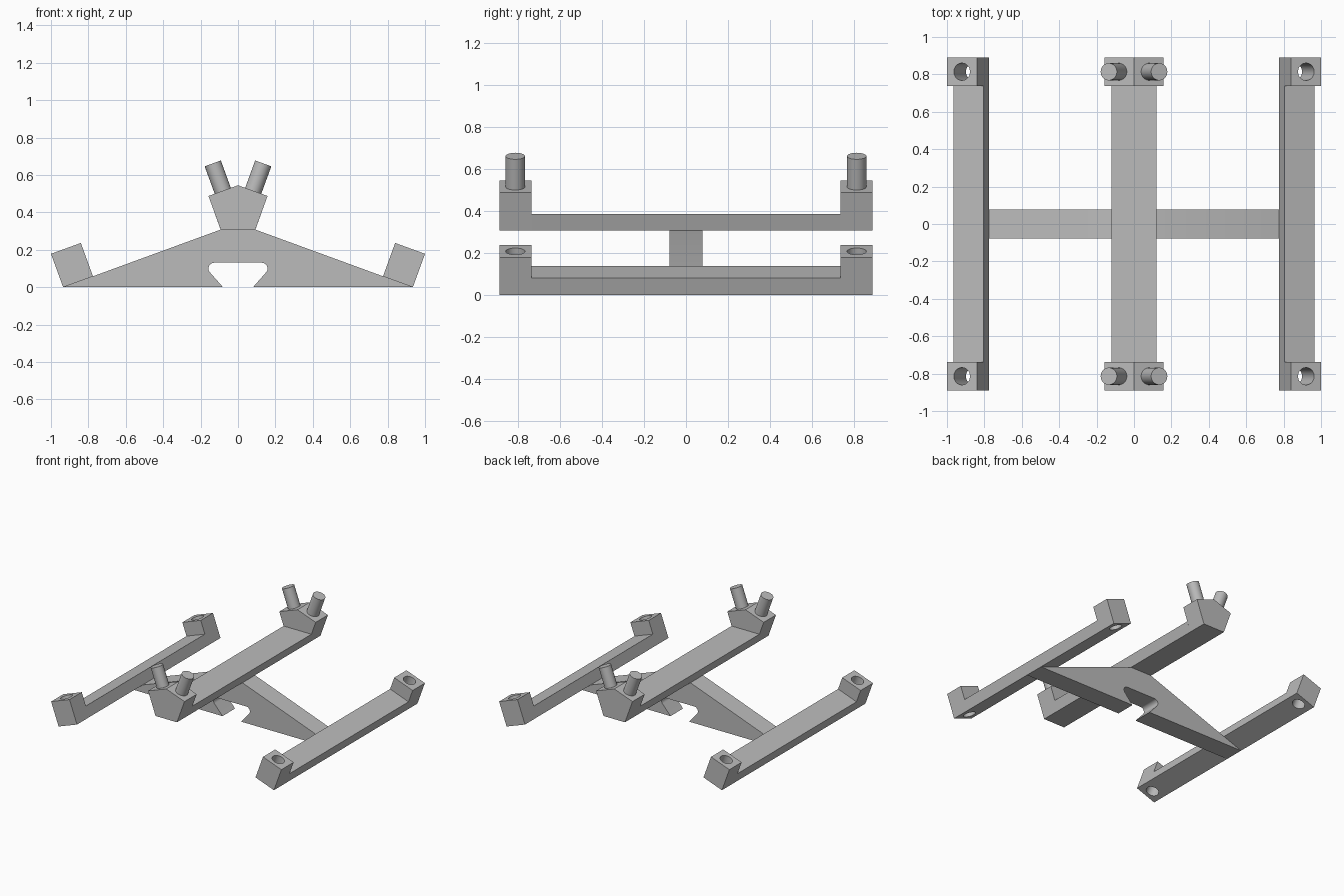
import bpy, bmesh
from math import radians, sin, cos, pi
from mathutils import Matrix, Vector

cube = bpy.data.objects.get("Cube")
if cube:
    bpy.data.objects.remove(cube, do_unlink=True)

grey = bpy.data.materials.new("plain grey")
grey.use_nodes = True
colour = (0.5, 0.5, 0.5, 1)
grey.diffuse_color = colour
grey.node_tree.nodes["Principled BSDF"].inputs["Base Color"].default_value = colour

TILT = radians(20)
END = 0.89       # half length of the beams
INNER = 0.738    # inner face of the end blocks
PIN_Y = (END + INNER) / 2


def finish(name, bm):
    bmesh.ops.recalc_face_normals(bm, faces=bm.faces)
    mesh = bpy.data.meshes.new(name)
    bm.to_mesh(mesh)
    bm.free()
    mesh.materials.append(grey)
    obj = bpy.data.objects.new(name, mesh)
    bpy.context.collection.objects.link(obj)
    return obj


def prism(name, points, depth):
    """Extrude a closed outline of 3D points along the depth vector."""
    bm = bmesh.new()
    face = bm.faces.new([bm.verts.new(p) for p in points])
    new = bmesh.ops.extrude_face_region(bm, geom=[face])["geom"]
    bmesh.ops.translate(bm, vec=depth,
                        verts=[g for g in new if isinstance(g, bmesh.types.BMVert)])
    return finish(name, bm)


def xz_prism(name, half, y0, y1):
    """Mirror a right-hand outline across x = 0 and extrude it along y."""
    outline = half + [(-x, z) for x, z in reversed(half) if x > 0]
    return prism(name, [(x, y0, z) for x, z in outline], Vector((0, y1 - y0, 0)))


def tilted_cylinder(name, base, length, radius, side):
    bm = bmesh.new()
    bmesh.ops.create_cone(bm, cap_ends=True, segments=40, radius1=radius,
                          radius2=radius, depth=length)
    bmesh.ops.translate(bm, verts=bm.verts, vec=(0, 0, length / 2))
    bm.transform(Matrix.Translation(base) @ Matrix.Rotation(side * TILT, 4, 'Y'))
    return finish(name, bm)


def smooth(obj):
    bpy.ops.object.select_all(action='DESELECT')
    obj.select_set(True)
    bpy.context.view_layer.objects.active = obj
    bpy.ops.object.shade_smooth_by_angle(angle=radians(30))


# Cross arm with an open slot underneath
corner = [(0.127 + 0.031 * cos(a), 0.1 + 0.031 * sin(a))
          for a in [pi / 2 - i * 3 * pi / 4 / 12 for i in range(13)]]
arm = xz_prism("cross_arm", corner + [(0.08, 0), (0.935, 0), (0.093, 0.308)],
               -0.078, 0.078)
smooth(arm)

# Raised centre beam with flared end blocks
xz_prism("centre_beam", [(0.093, 0.308), (0.121, 0.385)], -INNER, INNER)
block = [(0.093, 0.308), (0.158, 0.488), (0, 0.545)]
for end, label in ((-1, "front"), (1, "back")):
    xz_prism(label + "_centre_block", block, end * INNER, end * END)
    for side, hand in ((1, "left"), (-1, "right")):
        peg = tilted_cylinder(f"{label}_{hand}_peg", (side * 0.073, end * PIN_Y, 0.492),
                              0.181, 0.046, side)
        smooth(peg)

# Tilted side rails, raised at both ends and drilled through
WIDTH, HIGH, LOW = 0.17, 0.19, 0.085
profile = [(-END, 0), (END, 0), (END, HIGH), (INNER, HIGH),
           (INNER, LOW), (-INNER, LOW), (-INNER, HIGH), (-END, HIGH)]
for side, hand in ((1, "left"), (-1, "right")):
    place = Matrix.Translation((side * 0.935, 0, 0)) @ Matrix.Rotation(side * TILT, 4, 'Y')
    rail = prism(hand + "_rail", [(0, y, z) for y, z in profile],
                 Vector((-side * WIDTH, 0, 0)))
    rail.data.transform(place)
    for end in (-1, 1):
        base = place @ Vector((-side * WIDTH / 2, end * PIN_Y, -0.05))
        cutter = tilted_cylinder("hole_cutter", base, 0.3, 0.046, side)
        cutter.hide_render = True
        cutter.hide_set(True)
        hole = rail.modifiers.new("hole", 'BOOLEAN')
        hole.operation = 'DIFFERENCE'
        hole.solver = 'EXACT'
        hole.object = cutter
    # Bake the holes so the cutters can go
    bpy.context.view_layer.update()
    baked = bpy.data.meshes.new_from_object(
        rail.evaluated_get(bpy.context.evaluated_depsgraph_get()))
    cutters = [m.object for m in rail.modifiers]
    rail.modifiers.clear()
    rail.data = baked
    for cutter in cutters:
        bpy.data.objects.remove(cutter, do_unlink=True)
    smooth(rail)
